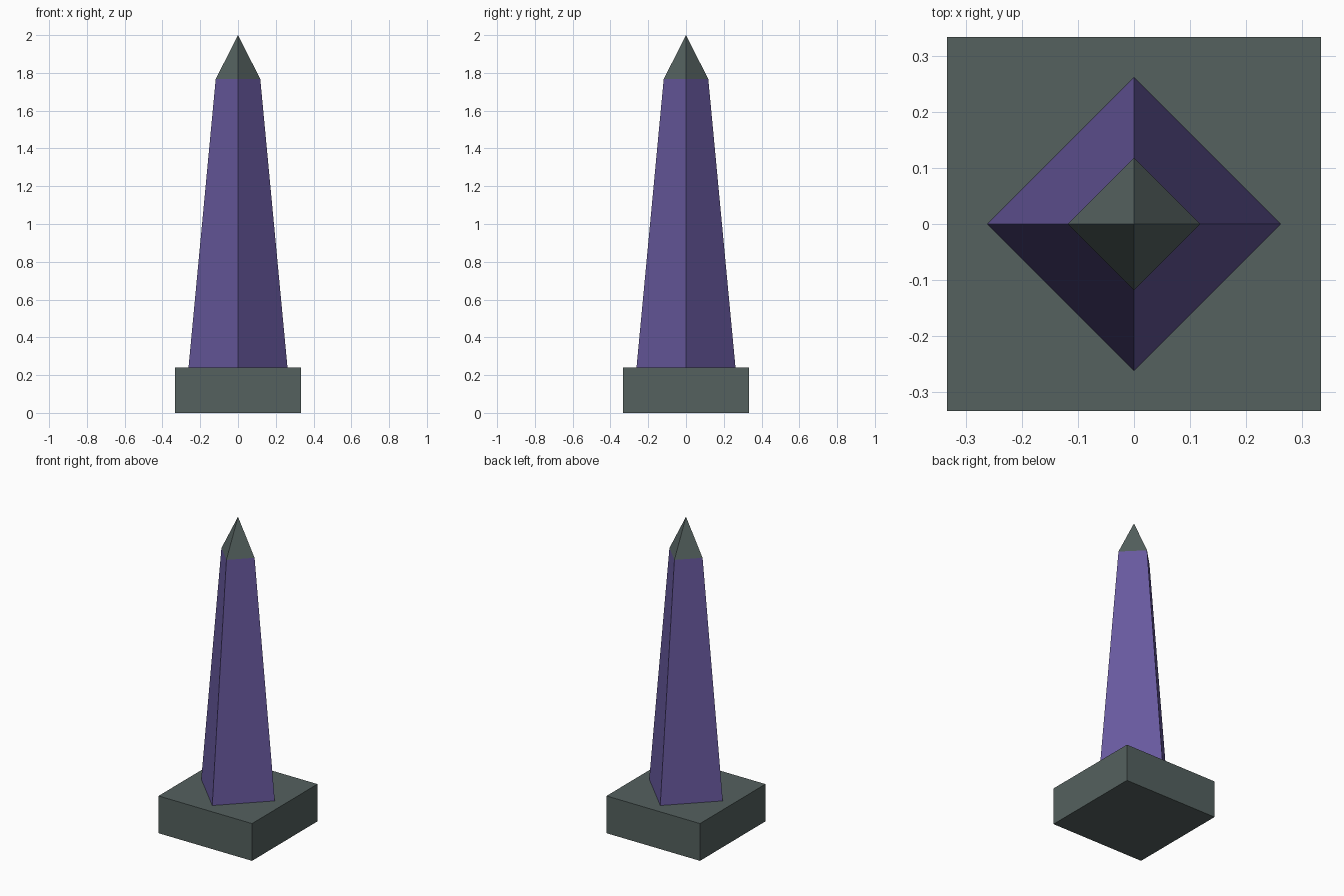
import bpy

if "Cube" in bpy.data.objects:
    bpy.data.objects.remove(bpy.data.objects["Cube"])


def material(name, rgb):
    mat = bpy.data.materials.new(name)
    mat.diffuse_color = (*rgb, 1.0)
    mat.use_nodes = True
    mat.node_tree.nodes["Principled BSDF"].inputs["Base Color"].default_value = mat.diffuse_color
    return mat


stone = material("grey_green_stone", (0.089, 0.119, 0.114))
purple = material("purple_stone", (0.138, 0.100, 0.342))

BASE_TOP, SHAFT_TOP, TIP = 0.24, 1.767, 2.0
BASE_HALF, SHAFT_BOTTOM_R, SHAFT_TOP_R = 0.333, 0.262, 0.118


def finish(name, mat):
    obj = bpy.context.object
    obj.name = obj.data.name = name
    obj.data.materials.append(mat)
    return obj


def four_sided(name, r1, r2, z1, z2, mat):
    # corners lie on the x and y axes, so the section is a diamond
    bpy.ops.mesh.primitive_cone_add(vertices=4, radius1=r1, radius2=r2,
                                    depth=z2 - z1, location=(0, 0, (z1 + z2) / 2))
    return finish(name, mat)


# Square plinth
bpy.ops.mesh.primitive_cube_add(size=1, location=(0, 0, BASE_TOP / 2))
plinth = finish("plinth", stone)
plinth.scale = (2 * BASE_HALF, 2 * BASE_HALF, BASE_TOP)
bpy.ops.object.transform_apply(location=False, rotation=False, scale=True)

# Tapered shaft and pointed cap
four_sided("shaft", SHAFT_BOTTOM_R, SHAFT_TOP_R, BASE_TOP, SHAFT_TOP, purple)
four_sided("pointed_cap", SHAFT_TOP_R, 0.0, SHAFT_TOP, TIP, stone)
